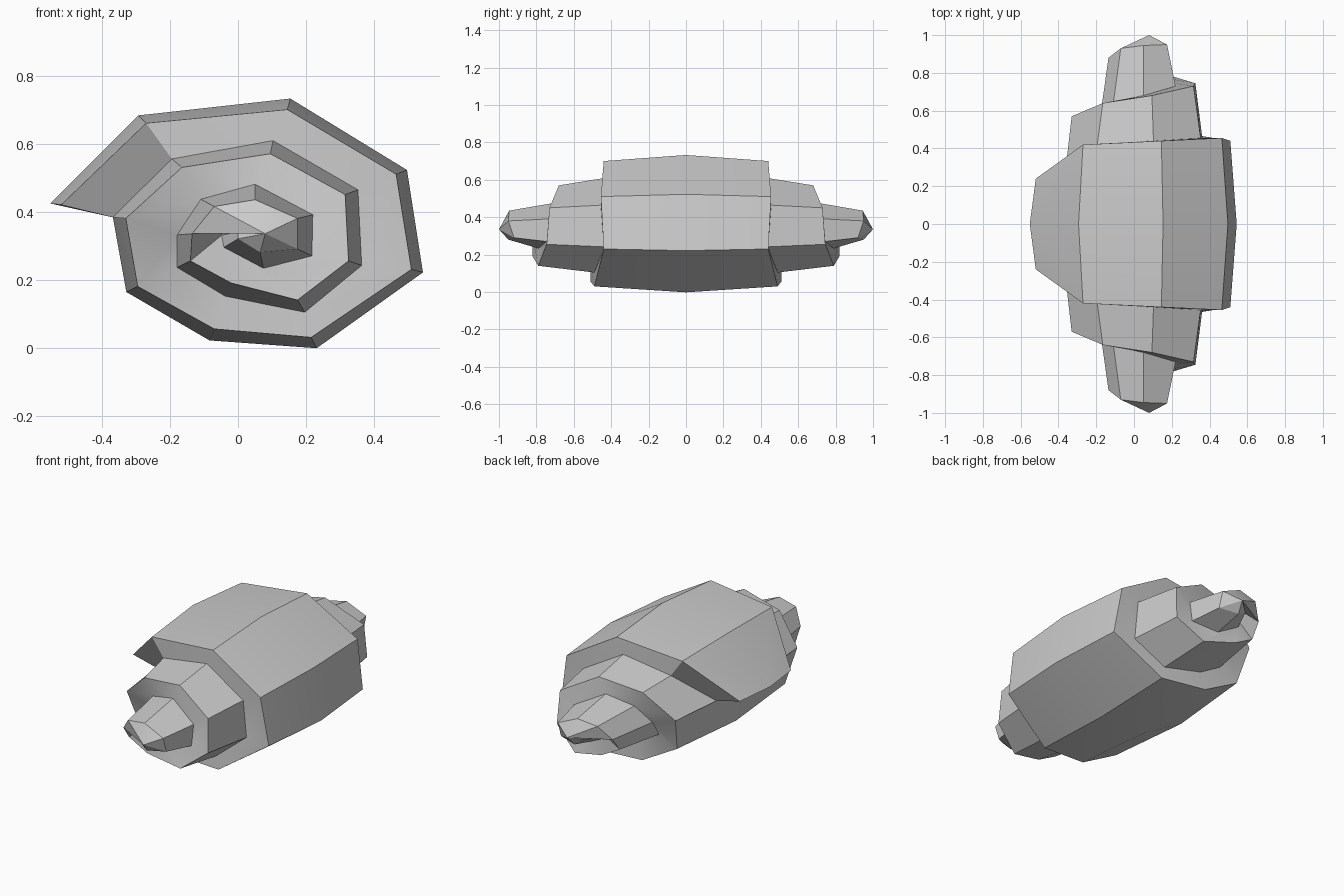
import bpy
import bmesh
import math
from mathutils import Vector

default_cube = bpy.data.objects.get("Cube")
if default_cube:
    bpy.data.objects.remove(default_cube, do_unlink=True)

TURN = 8                               # stations per turn of the roll
CORE = Vector((0.05, 0, 0.35))         # axis of the roll
APEX = Vector((0.08, 1.0, 0.335))

# Rim of the rolled sheet, from the outer flap inwards: x, half width, z
RIM = [Vector(p) for p in (
    (-.52, .24, .42), (-.27, .42, .66), (.145, .44, .70), (.465, .455, .51),
    (.51, .44, .23), (.215, .49, .03), (-.07, .51, .055), (-.295, .505, .18),
    (-.33, .57, .38), (-.165, .64, .53), (.095, .68, .57), (.315, .73, .45),
    (.325, .745, .255), (.175, .79, .14), (-.02, .82, .19), (-.14, .82, .255),
    (-.135, .88, .335), (-.07, .93, .415), (.05, .945, .435), (.175, .95, .38),
    (.175, .92, .29), (.065, .95, .28), (0, .93, .32), (0, .9, .34),
    (0, .88, .36))]
LAST = len(RIM) - 1


def root(i, y=None):
    """Where the sheet leaves the centre plane or the turn outside it."""
    out = RIM[i] - CORE
    out.y = 0
    p = RIM[i] + out.normalized() * (.032 + .006 * i / TURN)
    if y is None:
        y = RIM[i - TURN].y if i >= TURN else 0
    p.y = y
    return p


bm = bmesh.new()


def face(*points):
    bm.faces.new([bm.verts.new(p) for p in points])


# Outer surface of the sheet
for i in range(LAST):
    start = 0 if i < TURN else None
    face(root(i, start), root(i + 1, start), RIM[i + 1], RIM[i])

# Stepped end faces between neighbouring turns
for i in range(LAST - TURN):
    face(RIM[i], RIM[i + 1], root(i + 1 + TURN), root(i + TURN))

# Underside of the loose flap
face(root(0), RIM[0], root(TURN), root(TURN, 0))

# Pointed core
for i in range(LAST - TURN, LAST):
    face(RIM[i], RIM[i + 1], APEX)
face(RIM[LAST], RIM[LAST - TURN], APEX)
face(RIM[LAST], root(LAST), RIM[LAST - TURN])

# Mirror front to back and weld
copy = bmesh.ops.duplicate(bm, geom=bm.verts[:] + bm.edges[:] + bm.faces[:])
for v in copy["geom"]:
    if isinstance(v, bmesh.types.BMVert):
        v.co.y = -v.co.y
bmesh.ops.remove_doubles(bm, verts=bm.verts[:], dist=0.0005)
bmesh.ops.recalc_face_normals(bm, faces=bm.faces[:])

mesh = bpy.data.meshes.new("rolled_pastry")
bm.to_mesh(mesh)
bm.free()
roll = bpy.data.objects.new("rolled_pastry", mesh)
bpy.context.collection.objects.link(roll)

# Single plain colour
grey = bpy.data.materials.new("light_grey")
grey.use_nodes = True
colour = (0.6, 0.6, 0.6, 1)
grey.diffuse_color = colour
grey.node_tree.nodes["Principled BSDF"].inputs["Base Color"].default_value = colour
mesh.materials.append(grey)

bpy.context.view_layer.objects.active = roll
roll.select_set(True)
bpy.ops.object.shade_smooth_by_angle(angle=math.radians(30))
